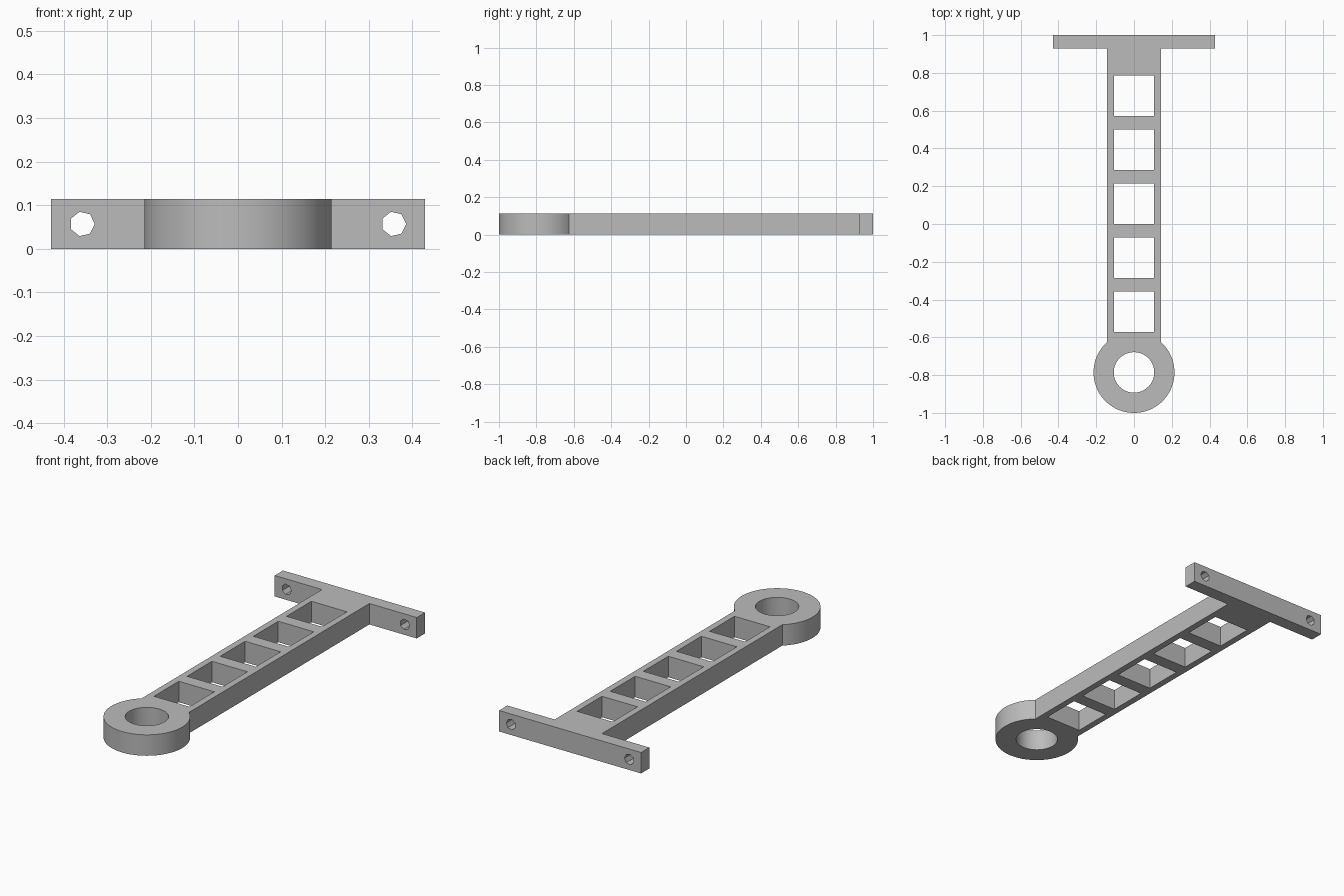
import bpy, bmesh
from math import acos, cos, sin, pi, radians
from mathutils import Matrix, Vector

cube = bpy.data.objects.get("Cube")
if cube:
    bpy.data.objects.remove(cube, do_unlink=True)

U = 1 / 14                    # design module
HEIGHT = 1.6 * U
RING_Y, RING_R, BORE_R = -11 * U, 3 * U, 1.5 * U
BEAM, PLATE = 2 * U, 6 * U    # half widths

grey = bpy.data.materials.new("plain_grey")
grey.use_nodes = True
colour = (0.5, 0.5, 0.5, 1)
grey.diffuse_color = colour
grey.node_tree.nodes["Principled BSDF"].inputs["Base Color"].default_value = colour


def circle(radius, count, cx=0, cy=0):
    return [(cx + radius * cos(2 * pi * i / count),
             cy + radius * sin(2 * pi * i / count)) for i in range(count)]


def prism(name, outline, low, high, matrix=None):
    """Extrude a flat outline from low to high along z."""
    bm = bmesh.new()
    face = bm.faces.new([bm.verts.new((x, y, low)) for x, y in outline])
    top = bmesh.ops.extrude_face_region(bm, geom=[face])["geom"]
    verts = [v for v in top if isinstance(v, bmesh.types.BMVert)]
    bmesh.ops.translate(bm, verts=verts, vec=Vector((0, 0, high - low)))
    if matrix:
        bm.transform(matrix)
    bmesh.ops.recalc_face_normals(bm, faces=bm.faces)
    mesh = bpy.data.meshes.new(name)
    bm.to_mesh(mesh)
    bm.free()
    mesh.materials.append(grey)
    obj = bpy.data.objects.new(name, mesh)
    bpy.context.collection.objects.link(obj)
    return obj


# Arm outline: mounting plate, beam and round end in one profile
join = acos(BEAM / RING_R)
start, sweep, steps = pi - join, pi + 2 * join, 80
outline = [(BEAM, 13 * U), (PLATE, 13 * U), (PLATE, 14 * U),
           (-PLATE, 14 * U), (-PLATE, 13 * U), (-BEAM, 13 * U)]
for i in range(steps + 1):
    a = start + sweep * i / steps
    outline.append((RING_R * cos(a), RING_Y + RING_R * sin(a)))
arm = prism("mounting_arm", outline, 0, HEIGHT)

# Bore through the round end
cutters = [prism("bore_cutter", circle(BORE_R, 96, 0, RING_Y), -U, HEIGHT + U)]

# Row of square windows along the beam
w = 1.5 * U
for i in range(5):
    y = (-6.5 + 4 * i) * U
    square = [(-w, y - w), (w, y - w), (w, y + w), (-w, y + w)]
    cutters.append(prism("window_cutter", square, -U, HEIGHT + U))

# Seven-sided bolt holes through the plate
for side in (-1, 1):
    turn = Matrix.Translation((side * 5 * U, 0, HEIGHT / 2)) @ Matrix.Rotation(radians(90), 4, "X")
    cutters.append(prism("bolt_hole_cutter", circle(0.4 * U, 7), -15 * U, -12 * U, turn))

for cutter in cutters:
    cutter.hide_render = True
    cut = arm.modifiers.new("cut", "BOOLEAN")
    cut.operation, cut.solver, cut.object = "DIFFERENCE", "EXACT", cutter

# Bake the cuts and drop the cutters
bpy.context.view_layer.update()
baked = bpy.data.meshes.new_from_object(arm.evaluated_get(bpy.context.evaluated_depsgraph_get()))
arm.modifiers.clear()
arm.data = baked
for cutter in cutters:
    bpy.data.objects.remove(cutter, do_unlink=True)

# Smooth round walls, crisp edges elsewhere
bpy.ops.object.select_all(action="DESELECT")
arm.select_set(True)
bpy.context.view_layer.objects.active = arm
bpy.ops.object.shade_smooth_by_angle(angle=radians(30))
